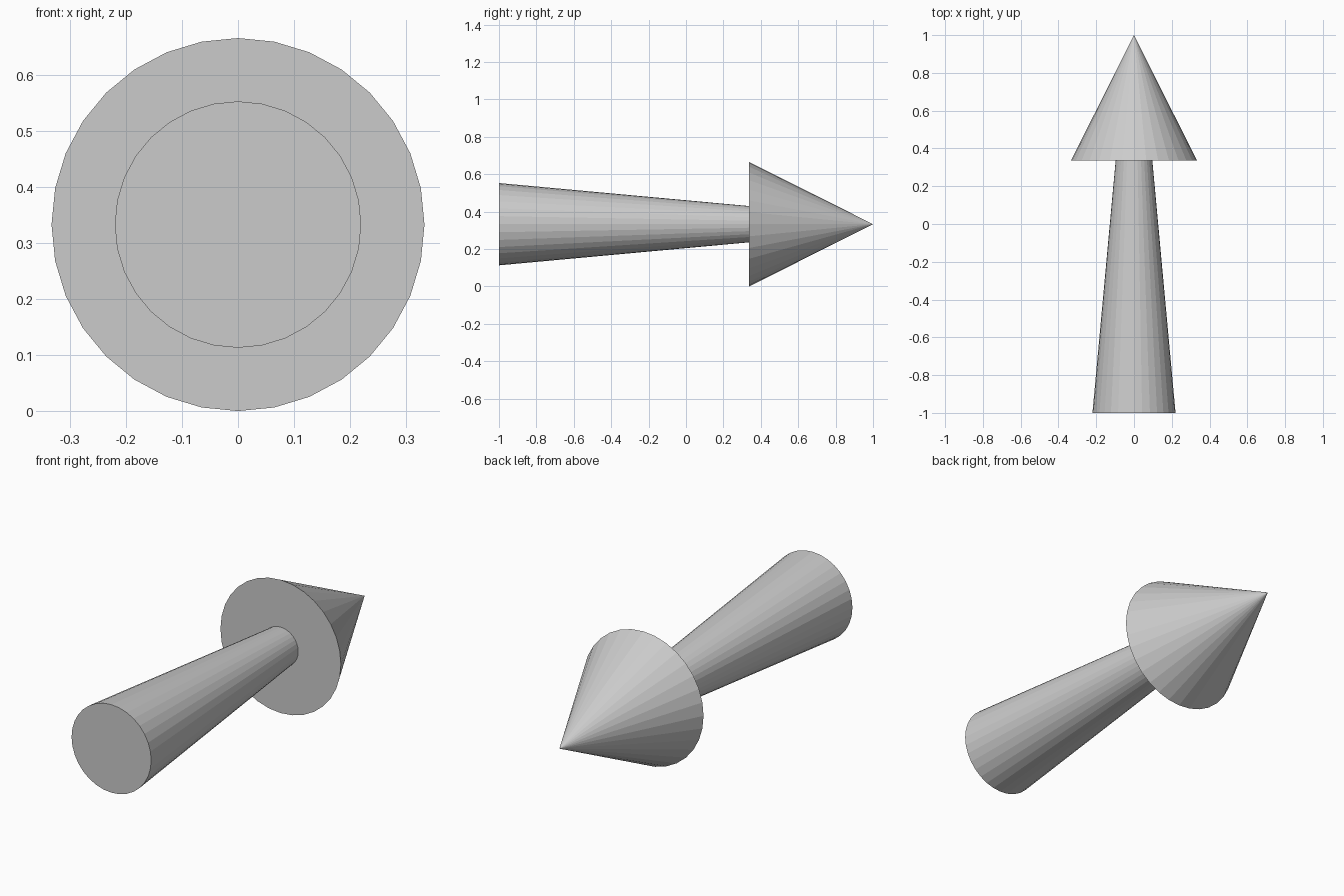
import bpy, bmesh
from math import sin, cos, tau

if "Cube" in bpy.data.objects:
    bpy.data.objects.remove(bpy.data.objects["Cube"])

SIDES = 32
AXIS_Z = 0.333

# Half outline of the arrow as (radius, y), from the shaft end to the tip
PROFILE = [(0.22, -1.0), (0.097, 0.337), (0.333, 0.337)]
TIP_Y = 1.0

bm = bmesh.new()
rings = [[bm.verts.new((r * sin(tau * i / SIDES), y, AXIS_Z + r * cos(tau * i / SIDES)))
          for i in range(SIDES)] for r, y in PROFILE]
tip = bm.verts.new((0, TIP_Y, AXIS_Z))

# Shaft end cap, tapered shaft wall, and flat back of the head
bm.faces.new(rings[0])
for a, b in zip(rings, rings[1:]):
    for i in range(SIDES):
        j = (i + 1) % SIDES
        bm.faces.new((a[i], a[j], b[j], b[i]))

# Pointed head
for i in range(SIDES):
    bm.faces.new((rings[-1][i], rings[-1][(i + 1) % SIDES], tip))

bmesh.ops.recalc_face_normals(bm, faces=bm.faces[:])
mesh = bpy.data.meshes.new("arrow")
bm.to_mesh(mesh)
bm.free()
arrow = bpy.data.objects.new("arrow", mesh)
bpy.context.collection.objects.link(arrow)
